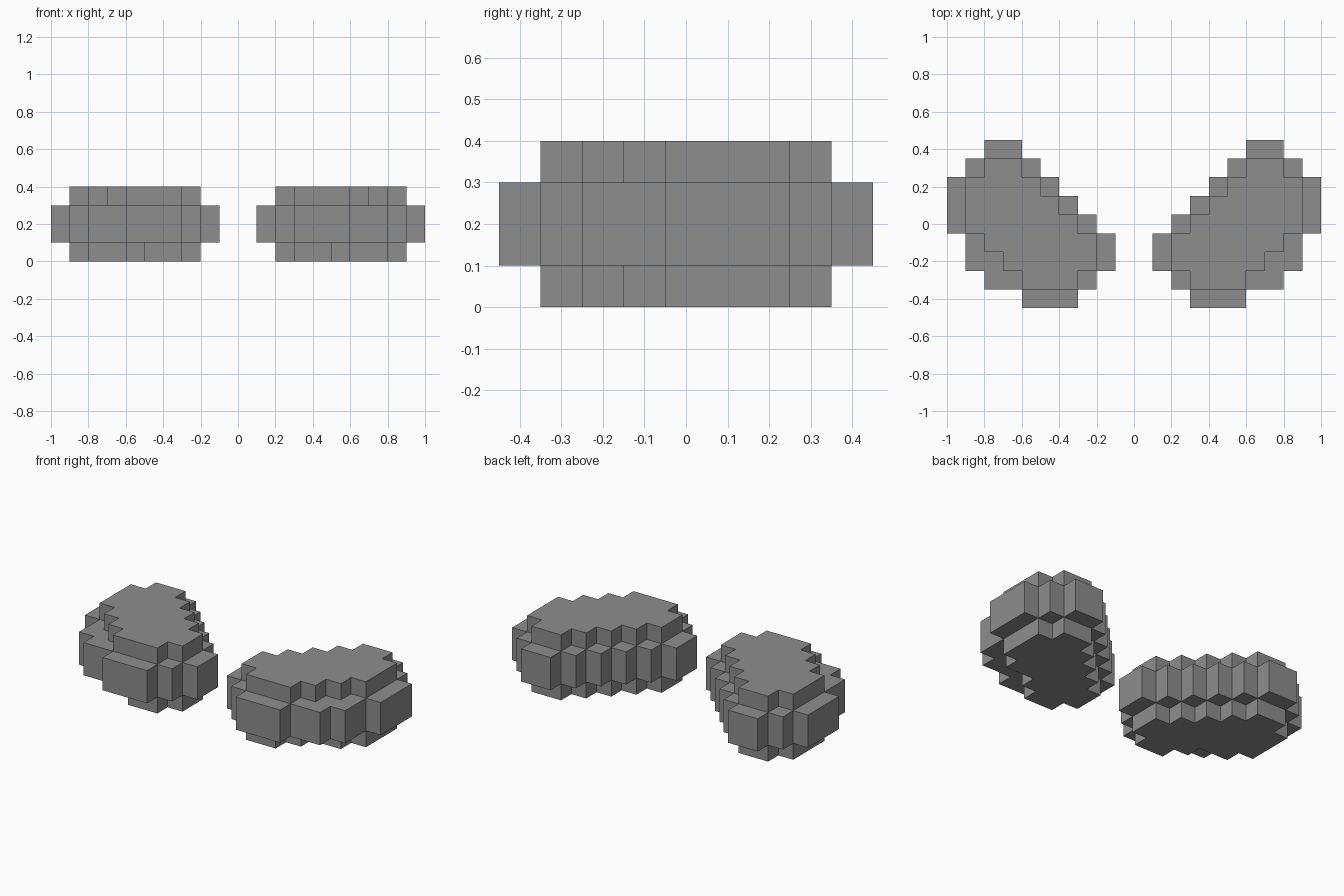
import bpy, bmesh

if "Cube" in bpy.data.objects:
    bpy.data.objects.remove(bpy.data.objects["Cube"])

U = 0.1          # block size
Y0 = -0.45       # front edge of the first row
LEVELS = [0.0, 0.1, 0.3, 0.4]

# Each layer: {row from the front: (first column, end column)} for the right shoe
back_rows = {3: (2, 8), 4: (3, 9), 5: (4, 9), 6: (5, 9), 7: (6, 8)}
sole = {1: (3, 5), 2: (2, 6), **back_rows}
body = {0: (3, 6), 1: (2, 8), 2: (1, 9), 3: (1, 9), 4: (2, 10),
        5: (3, 10), 6: (4, 10), 7: (5, 9), 8: (6, 8)}
upper = {1: (3, 6), 2: (2, 7), **back_rows}

cells = {(x, y, z)
         for z, layer in enumerate((sole, body, upper))
         for y, (a, b) in layer.items()
         for x in range(a, b)}

# Outward direction and the corners of that side of a block
SIDES = {
    (1, 0, 0): [(1, 0, 0), (1, 1, 0), (1, 1, 1), (1, 0, 1)],
    (-1, 0, 0): [(0, 0, 0), (0, 0, 1), (0, 1, 1), (0, 1, 0)],
    (0, 1, 0): [(0, 1, 0), (0, 1, 1), (1, 1, 1), (1, 1, 0)],
    (0, -1, 0): [(0, 0, 0), (1, 0, 0), (1, 0, 1), (0, 0, 1)],
    (0, 0, 1): [(0, 0, 1), (1, 0, 1), (1, 1, 1), (0, 1, 1)],
    (0, 0, -1): [(0, 0, 0), (0, 1, 0), (1, 1, 0), (1, 0, 0)],
}

grey = bpy.data.materials.new("mid_grey")
grey.diffuse_color = (0.27, 0.27, 0.27, 1)
grey.use_nodes = True
grey.node_tree.nodes["Principled BSDF"].inputs["Base Color"].default_value = grey.diffuse_color


def make_shoe(name, side):
    """Outer skin of the stacked blocks; side is 1 for right, -1 for left."""
    bm = bmesh.new()
    verts = {}

    def vert(x, y, z):
        if (x, y, z) not in verts:
            verts[x, y, z] = bm.verts.new((side * x * U, Y0 + y * U, LEVELS[z]))
        return verts[x, y, z]

    for x, y, z in sorted(cells):
        for (dx, dy, dz), corners in SIDES.items():
            if (x + dx, y + dy, z + dz) not in cells:
                ring = [vert(x + i, y + j, z + k) for i, j, k in corners]
                bm.faces.new(ring if side > 0 else ring[::-1])
    mesh = bpy.data.meshes.new(name)
    bm.to_mesh(mesh)
    bm.free()
    mesh.materials.append(grey)
    bpy.context.collection.objects.link(bpy.data.objects.new(name, mesh))


make_shoe("right_shoe", 1)
make_shoe("left_shoe", -1)
